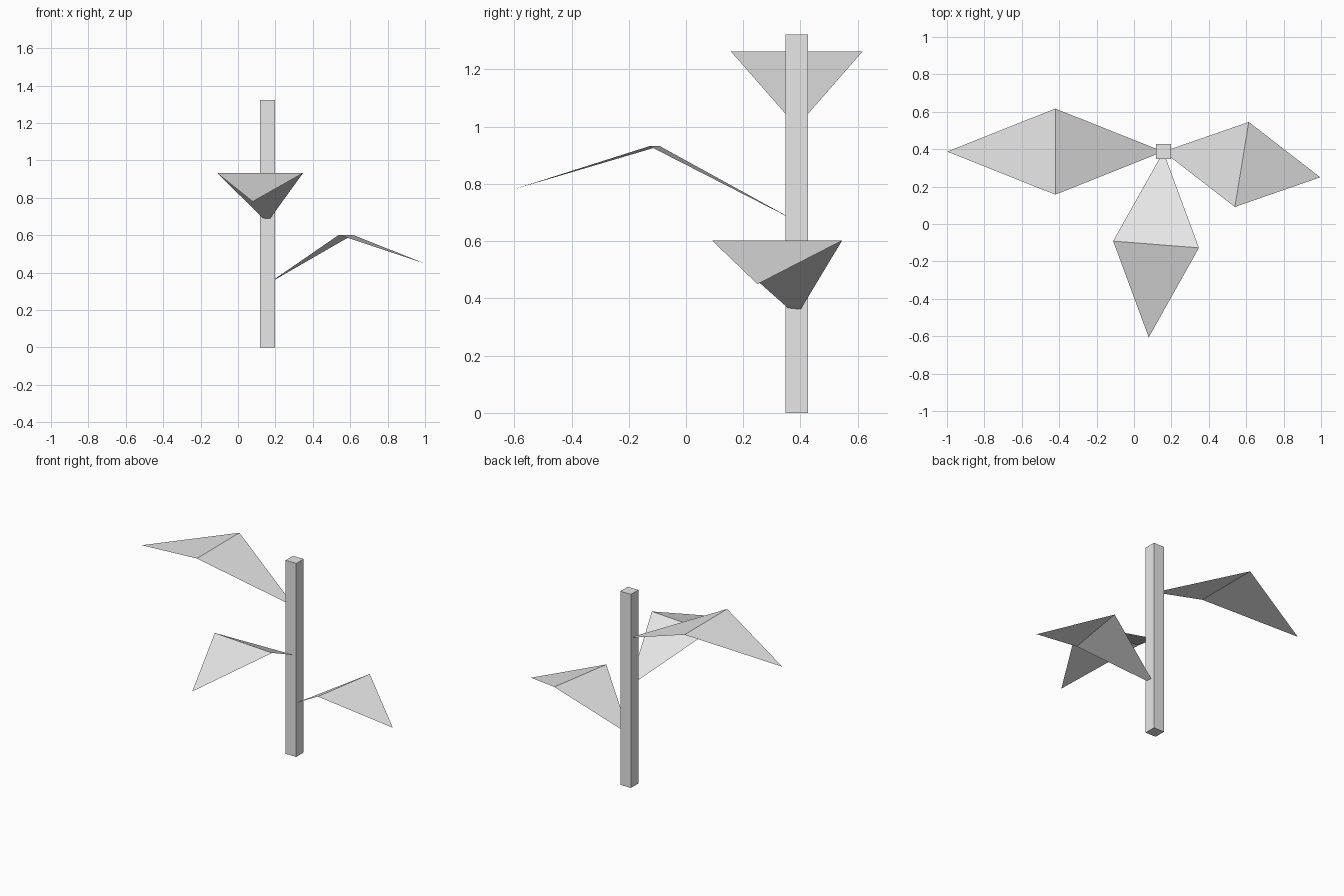
import bpy
import bmesh
from math import radians
from mathutils import Matrix, Vector

cube = bpy.data.objects.get("Cube")
if cube:
    bpy.data.objects.remove(cube, do_unlink=True)

grey = bpy.data.materials.new("light_grey")
grey.use_nodes = True
GREY = (0.8, 0.8, 0.8, 1)
grey.diffuse_color = GREY
grey.node_tree.nodes["Principled BSDF"].inputs["Base Color"].default_value = GREY

AXIS = Vector((0.157, 0.387, 0))
STEM_HEIGHT, STEM_WIDTH = 1.322, 0.08
HALF_WIDTH, RISE, DROOP = 0.23, 0.263, 0.152


def add_object(name, bm):
    mesh = bpy.data.meshes.new(name)
    bm.to_mesh(mesh)
    bm.free()
    mesh.materials.append(grey)
    obj = bpy.data.objects.new(name, mesh)
    bpy.context.collection.objects.link(obj)
    return obj


def add_leaf(name, base_z, length, angle):
    """Thin kite leaf, creased across its widest line, starting at the stem axis."""
    bm = bmesh.new()
    base = bm.verts.new((0, 0, 0))
    right = bm.verts.new((length, -HALF_WIDTH, RISE))
    left = bm.verts.new((length, HALF_WIDTH, RISE))
    tip = bm.verts.new((2 * length, 0, RISE - DROOP))
    bm.faces.new((base, right, left))
    bm.faces.new((right, tip, left))
    leaf = add_object(name, bm)
    leaf.location = AXIS + Vector((0, 0, base_z))
    leaf.rotation_euler.z = radians(angle)


# Square stem
bm = bmesh.new()
bmesh.ops.create_cube(bm, size=1, matrix=Matrix.Diagonal((STEM_WIDTH, STEM_WIDTH, STEM_HEIGHT, 1)))
stem = add_object("stem", bm)
stem.location = AXIS + Vector((0, 0, STEM_HEIGHT / 2))

# Leaves at three heights
add_leaf("upper_leaf", 1.0, 0.578, 180)
add_leaf("middle_leaf", 0.669, 0.498, -94.5)
add_leaf("lower_leaf", 0.339, 0.425, -9.3)
